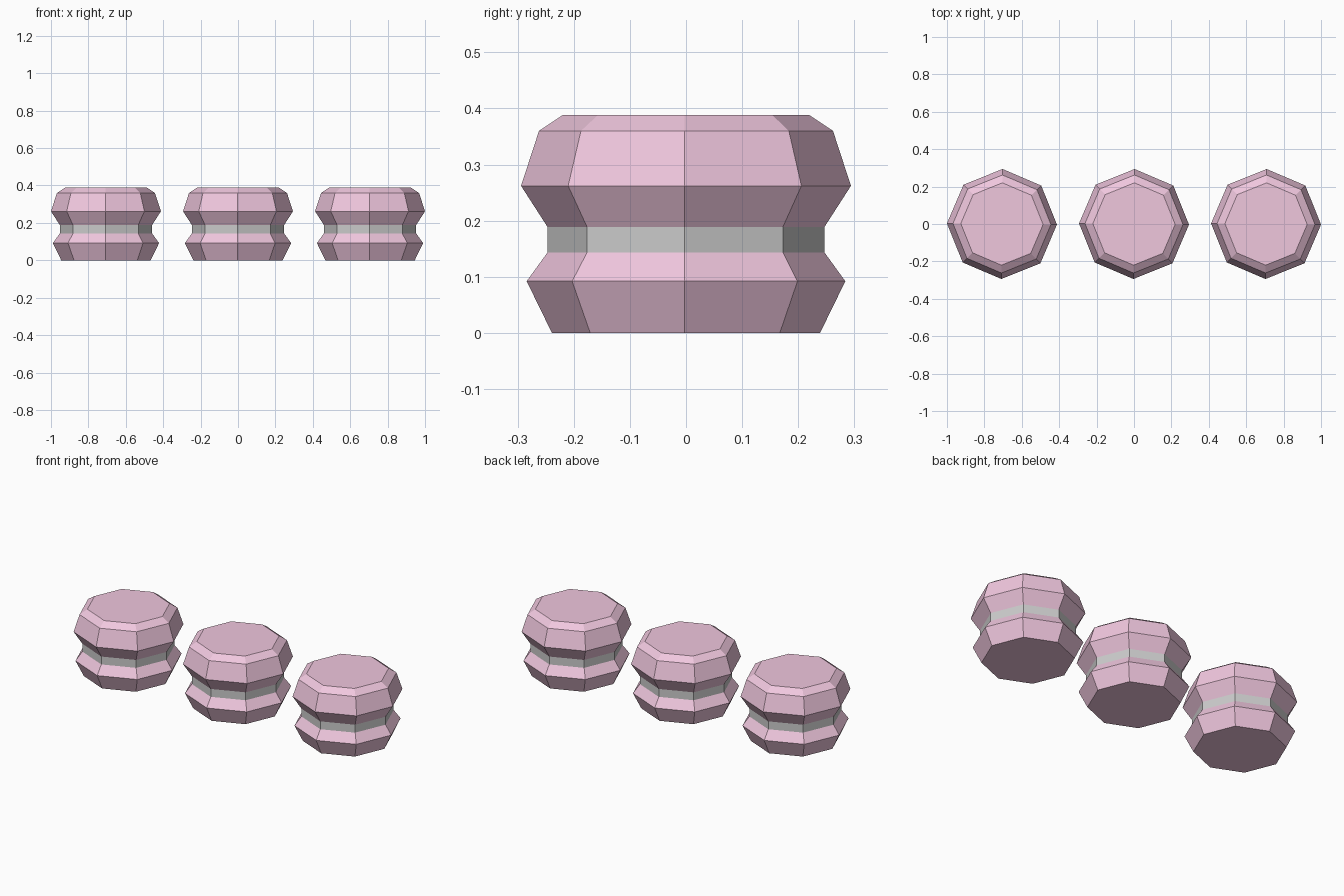
import bpy, bmesh, math

if "Cube" in bpy.data.objects:
    bpy.data.objects.remove(bpy.data.objects["Cube"])

SIDES = 8
TURN = math.radians(-0.6)
SPACING = 0.706

pink = bpy.data.materials.new("pink_shell")
pink.diffuse_color = (0.87, 0.57, 0.73, 1)
pink.use_nodes = True
pink.node_tree.nodes["Principled BSDF"].inputs["Base Color"].default_value = pink.diffuse_color


def lathe(name, profile, x, cap_bottom=False, cap_top=False, mat=None):
    """Faceted solid of revolution from (radius, z) points."""
    bm = bmesh.new()
    rings = []
    for r, z in profile:
        rings.append([bm.verts.new((r * math.cos(TURN + math.tau * i / SIDES),
                                    r * math.sin(TURN + math.tau * i / SIDES), z))
                      for i in range(SIDES)])
    for a, b in zip(rings, rings[1:]):
        for i in range(SIDES):
            j = (i + 1) % SIDES
            bm.faces.new((a[i], a[j], b[j], b[i]))
    if cap_bottom:
        bm.faces.new(rings[0][::-1])
    if cap_top:
        bm.faces.new(rings[-1])
    mesh = bpy.data.meshes.new(name)
    bm.to_mesh(mesh)
    bm.free()
    if mat:
        mesh.materials.append(mat)
    obj = bpy.data.objects.new(name, mesh)
    obj.location.x = x
    bpy.context.collection.objects.link(obj)


lower = [(0.239, 0), (0.284, 0.092), (0.247, 0.143)]
filling = [(0.247, 0.143), (0.247, 0.189)]
upper = [(0.247, 0.189), (0.294, 0.262), (0.262, 0.36), (0.22, 0.388)]

# Three sandwich biscuits in a row
for n in range(3):
    x = (n - 1) * SPACING
    lathe(f"lower_shell_{n + 1}", lower, x, cap_bottom=True, mat=pink)
    lathe(f"cream_filling_{n + 1}", filling, x)
    lathe(f"upper_shell_{n + 1}", upper, x, cap_top=True, mat=pink)
